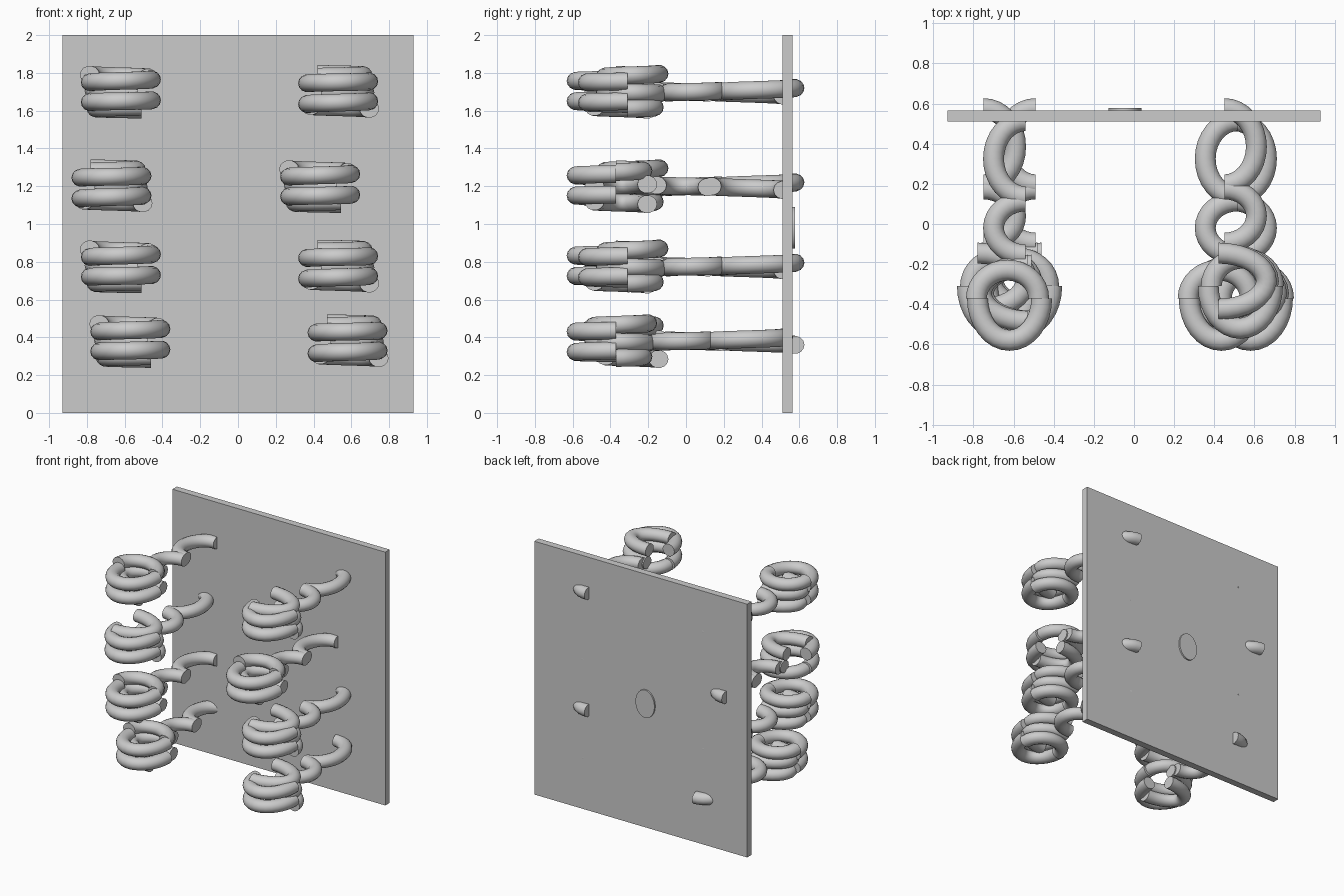
import bpy, bmesh, math
from mathutils import Vector

if "Cube" in bpy.data.objects:
    bpy.data.objects.remove(bpy.data.objects["Cube"])

TUBE = 0.052
SIDES, STEPS = 14, 16


def half_link(bm, cx, cy, rx, ry, start, z0, z1, place):
    """Half-ellipse tube with flat ends, sweeping 180 degrees from start."""
    rings = []
    for i in range(STEPS + 1):
        t = i / STEPS
        a = math.radians(start) + math.pi * t
        p = Vector((cx + rx * math.cos(a), cy + ry * math.sin(a), z0 + (z1 - z0) * t))
        side = Vector((ry * math.cos(a), rx * math.sin(a), 0)).normalized()
        ring = []
        for k in range(SIDES):
            b = 2 * math.pi * k / SIDES
            q = p + side * (TUBE * math.cos(b)) + Vector((0, 0, TUBE * 0.92 * math.sin(b)))
            ring.append(bm.verts.new(place(q)))
        rings.append(ring)
    for r0, r1 in zip(rings, rings[1:]):
        for k in range(SIDES):
            n = (k + 1) % SIDES
            bm.faces.new((r0[k], r0[n], r1[n], r1[k]))
    bm.faces.new(rings[0])
    bm.faces.new(rings[-1])


# link: centre x, centre y, radius x, radius y, start angle, start z, end z
COIL = [
    (-0.01, -0.37, 0.155, 0.14, 0, 0.075, 0.09),      # top rear
    (0.00, -0.37, 0.16, 0.21, 180, 0.05, 0.065),      # upper front
    (0.09, -0.345, 0.23, 0.14, 90, 0.01, 0.0),        # middle side
    (0.00, -0.37, 0.16, 0.21, 180, -0.055, -0.045),   # lower front
    (0.11, -0.345, 0.24, 0.14, 90, -0.095, -0.08),    # bottom side
]
ARM = [
    (0.08, -0.02, 0.16, 0.135, 90, -0.005, 0.005),
    (0.08, 0.325, 0.16, 0.19, 90, -0.02, 0.0),
]


def hanger(name, x, z, flip, dy):
    s = -1 if flip else 1      # flipped ones are turned 180 degrees about y
    for part, links in (("coil", COIL), ("arm", ARM)):
        bm = bmesh.new()
        for l in links:
            half_link(bm, *l, lambda q: Vector((x + s * q.x, q.y + dy, z + s * q.z)))
        bmesh.ops.recalc_face_normals(bm, faces=bm.faces)
        finish(bm, f"{name}_{part}")


def finish(bm, name):
    me = bpy.data.meshes.new(name)
    bm.to_mesh(me)
    bm.free()
    ob = bpy.data.objects.new(name, me)
    bpy.context.collection.objects.link(ob)
    bpy.ops.object.select_all(action='DESELECT')
    ob.select_set(True)
    bpy.context.view_layer.objects.active = ob
    bpy.ops.object.shade_smooth_by_angle(angle=math.radians(35))
    return ob


# back board
bm = bmesh.new()
bmesh.ops.create_cube(bm, size=1)
bmesh.ops.scale(bm, vec=(1.86, 0.055, 2), verts=bm.verts)
bmesh.ops.translate(bm, vec=(0, 0.5375, 1), verts=bm.verts)
finish(bm, "back_board")

# oval disc on the rear of the board
bm = bmesh.new()
bmesh.ops.create_cone(bm, cap_ends=True, segments=32, radius1=1, radius2=1, depth=1)
for v in bm.verts:
    v.co = Vector((-0.045 + 0.083 * v.co.x, 0.546 + 0.062 * v.co.z, 0.98 - 0.11 * v.co.y))
bmesh.ops.recalc_face_normals(bm, faces=bm.faces)
finish(bm, "rear_disc")

# eight coiled hangers: x, z, flipped, y shift
for i, h in enumerate([
    (-0.62, 1.70, False, 0), (0.53, 1.70, True, 0.06),
    (-0.67, 1.20, True, 0.06), (0.435, 1.20, False, 0),
    (-0.62, 0.775, False, 0), (0.53, 0.775, True, 0.06),
    (-0.57, 0.38, False, 0.06), (0.58, 0.38, True, 0),
]):
    hanger(f"hanger_{i + 1}", *h)
